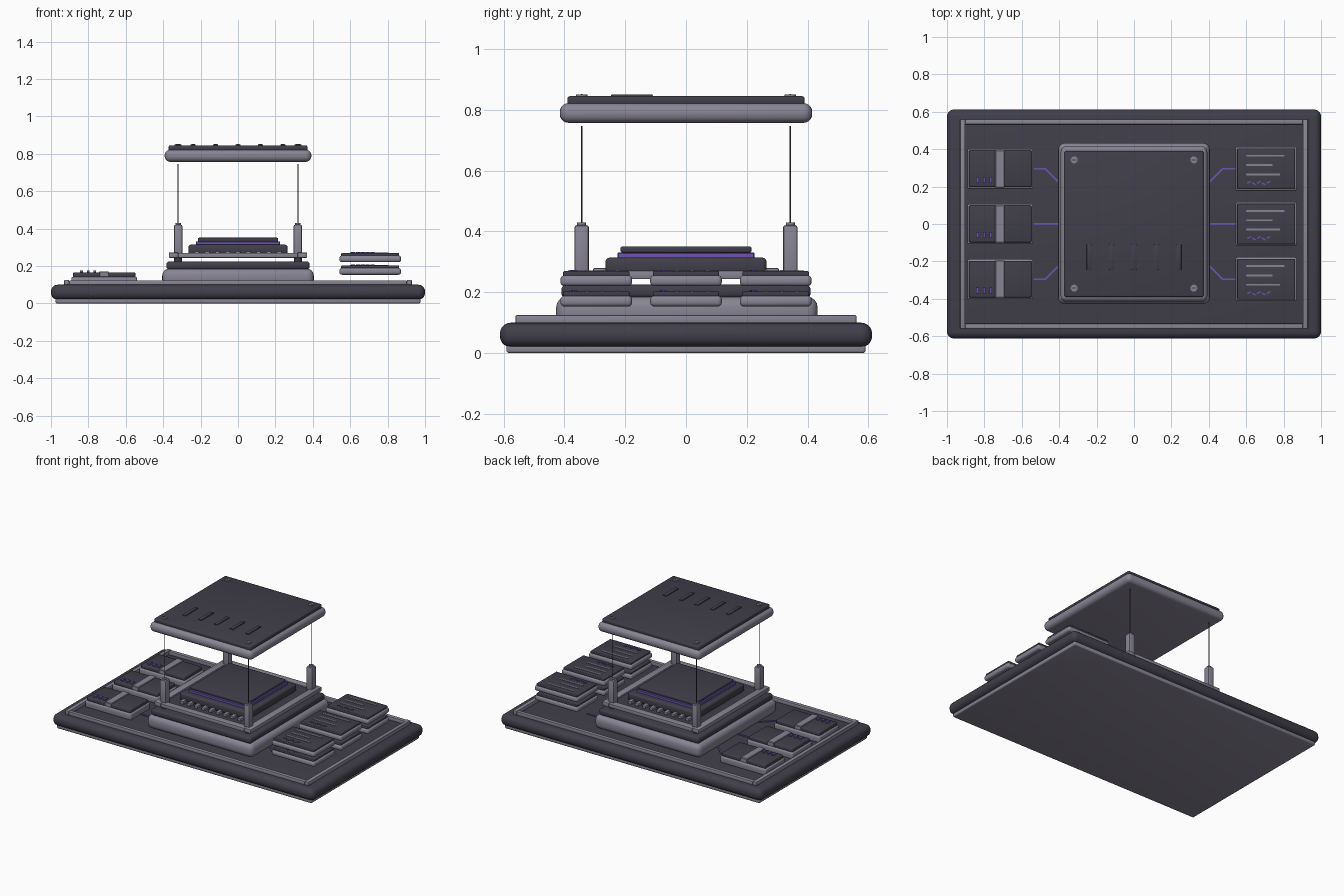
import bpy, bmesh, math
from mathutils import Matrix, Vector

if "Cube" in bpy.data.objects:
    bpy.data.objects.remove(bpy.data.objects["Cube"], do_unlink=True)


def material(name, rgb):
    m = bpy.data.materials.new(name)
    m.use_nodes = True
    m.diffuse_color = (*rgb, 1)
    m.node_tree.nodes["Principled BSDF"].inputs["Base Color"].default_value = (*rgb, 1)
    return m


DARK = material("dark slate", (0.052, 0.049, 0.068))
LIGHT = material("light grey metal", (0.25, 0.235, 0.30))
PURPLE = material("purple accent", (0.15, 0.09, 0.42))


def finish(name, bm, mat):
    mesh = bpy.data.meshes.new(name)
    bm.to_mesh(mesh)
    bm.free()
    ob = bpy.data.objects.new(name, mesh)
    bpy.context.collection.objects.link(ob)
    mesh.materials.append(mat)
    bpy.ops.object.select_all(action="DESELECT")
    ob.select_set(True)
    bpy.context.view_layer.objects.active = ob
    bpy.ops.object.shade_smooth_by_angle(angle=math.radians(35))
    return ob


def box(name, mat, x, y, w, d, z0, z1, bevel=0.0, segments=3, turn=0.0):
    """Rounded block centred on x, y and spanning z0 to z1."""
    bm = bmesh.new()
    place = (Matrix.Translation((x, y, (z0 + z1) / 2)) @ Matrix.Rotation(turn, 4, "Z")
             @ Matrix.Diagonal((w, d, z1 - z0, 1)))
    bmesh.ops.create_cube(bm, size=1, matrix=place)
    if bevel:
        bmesh.ops.bevel(bm, geom=bm.edges[:], offset=bevel, segments=segments,
                        profile=0.5, affect="EDGES", clamp_overlap=True)
    return finish(name, bm, mat)


def cylinder(name, mat, x, y, r, z0, z1, sides=16):
    bm = bmesh.new()
    bmesh.ops.create_cone(bm, cap_ends=True, segments=sides, radius1=r, radius2=r,
                          depth=z1 - z0, matrix=Matrix.Translation((x, y, (z0 + z1) / 2)))
    return finish(name, bm, mat)


def frame(name, mat, hx, hy, width, z0, z1, bevel):
    """Four bars with outer half sizes hx and hy."""
    for s in (-1, 1):
        box(name + "_side", mat, s * (hx - width / 2), 0, width, 2 * hy, z0, z1, bevel, 2)
        box(name + "_end", mat, 0, s * (hy - width / 2), 2 * (hx - width), width,
            z0, z1 - 0.002, bevel, 2)


def trace(points, z):
    """Thin conductor along a flat path."""
    for a, b in zip(points, points[1:]):
        a, b = Vector(a), Vector(b)
        mid, run = (a + b) / 2, b - a
        box("trace", PURPLE, mid.x, mid.y, run.length + 0.006, 0.009, 0.098, z,
            turn=math.atan2(run.y, run.x))


# Base board with raised rim
box("base_foot", LIGHT, 0, 0, 1.95, 1.18, 0, 0.03, 0.008)
box("base_board", DARK, 0, 0, 2, 1.224, 0.02, 0.10, 0.036, 5)
frame("base_rim", LIGHT, 0.93, 0.56, 0.027, 0.095, 0.125, 0.004)

# Pedestal
box("pedestal", LIGHT, 0, 0.003, 0.81, 0.86, 0.09, 0.185, 0.035, 4)
box("pedestal_top", DARK, 0, 0, 0.765, 0.82, 0.18, 0.225, 0.016)

# Floating socket frame and tray
frame("socket_frame", LIGHT, 0.37, 0.39, 0.05, 0.243, 0.272, 0.005)
box("socket_tray", DARK, 0, 0, 0.66, 0.70, 0.243, 0.262)

# Chip package
box("package_body", DARK, 0, 0, 0.53, 0.53, 0.26, 0.314, 0.014)
box("package_glow", PURPLE, 0, 0, 0.45, 0.45, 0.31, 0.331, 0.003, 1)
box("package_cap", DARK, 0, 0, 0.43, 0.43, 0.33, 0.351, 0.006)
for side in (-1, 1):
    for i in range(9):
        box("package_pin", LIGHT, (i - 4) * 0.055, side * 0.283, 0.026, 0.045,
            0.258, 0.280, 0.005, 2)

# Corner posts, wires and lid screws
for sx in (-1, 1):
    for sy in (-1, 1):
        x, y = sx * 0.32, sy * 0.343
        cylinder("post_spacer", DARK, x, y, 0.021, 0.22, 0.245)
        box("post", LIGHT, x, y, 0.046, 0.048, 0.24, 0.421, 0.009, 2)
        cylinder("post_tip", LIGHT, x, y, 0.015, 0.418, 0.429)
        cylinder("wire", DARK, x, y, 0.003, 0.425, 0.746, 8)
        cylinder("lid_screw", LIGHT, x, y, 0.019, 0.84, 0.850)
        box("screw_slot", DARK, x, y, 0.026, 0.006, 0.846, 0.8512)

# Raised lid with vents
box("lid_body", LIGHT, 0, 0, 0.784, 0.83, 0.757, 0.822, 0.029, 5)
box("lid_plate", DARK, 0, 0, 0.742, 0.78, 0.815, 0.845, 0.008)
for i in range(-2, 3):
    box("lid_vent", DARK, i * 0.12, -0.178, 0.028, 0.138, 0.84, 0.851, 0.005, 2)

for row in (-1, 0, 1):
    y = row * 0.295

    # Storage modules on the -x side
    box("module_base", LIGHT, -0.715, y, 0.352, 0.214, 0.095, 0.142, 0.010)
    box("module_cover", DARK, -0.715, y, 0.334, 0.196, 0.137, 0.166, 0.008)
    box("module_band", LIGHT, -0.717, y, 0.05, 0.198, 0.14, 0.171, 0.003, 1)
    for i in range(3):
        box("module_light", PURPLE, -0.837 + i * 0.036, y - 0.06, 0.014, 0.032, 0.16, 0.175)

    # Stacked cards on the +x side
    for z in (0.153, 0.220):
        box("card_base", LIGHT, 0.707, y, 0.33, 0.236, z, z + 0.036, 0.014, 4)
        box("card_cover", DARK, 0.707, y, 0.31, 0.218, z + 0.032, z + 0.050, 0.005)
        for k, length in enumerate((0.205, 0.14, 0.18)):
            box("card_line", LIGHT, 0.60 + length / 2, y + 0.07 - k * 0.05,
                length, 0.010, z + 0.046, z + 0.053)
        for k in range(5):
            box("card_signal", PURPLE, 0.615 + k * 0.026, y - 0.072 - 0.008 * (k % 2),
                0.022, 0.007, z + 0.046, z + 0.054, turn=0.5 * (-1) ** k)

    # Conductors between the modules and the pedestal
    for s in (-1, 1):
        trace([(s * 0.55, y), (s * 0.475, y), (s * 0.40, row * 0.22)], 0.106)
